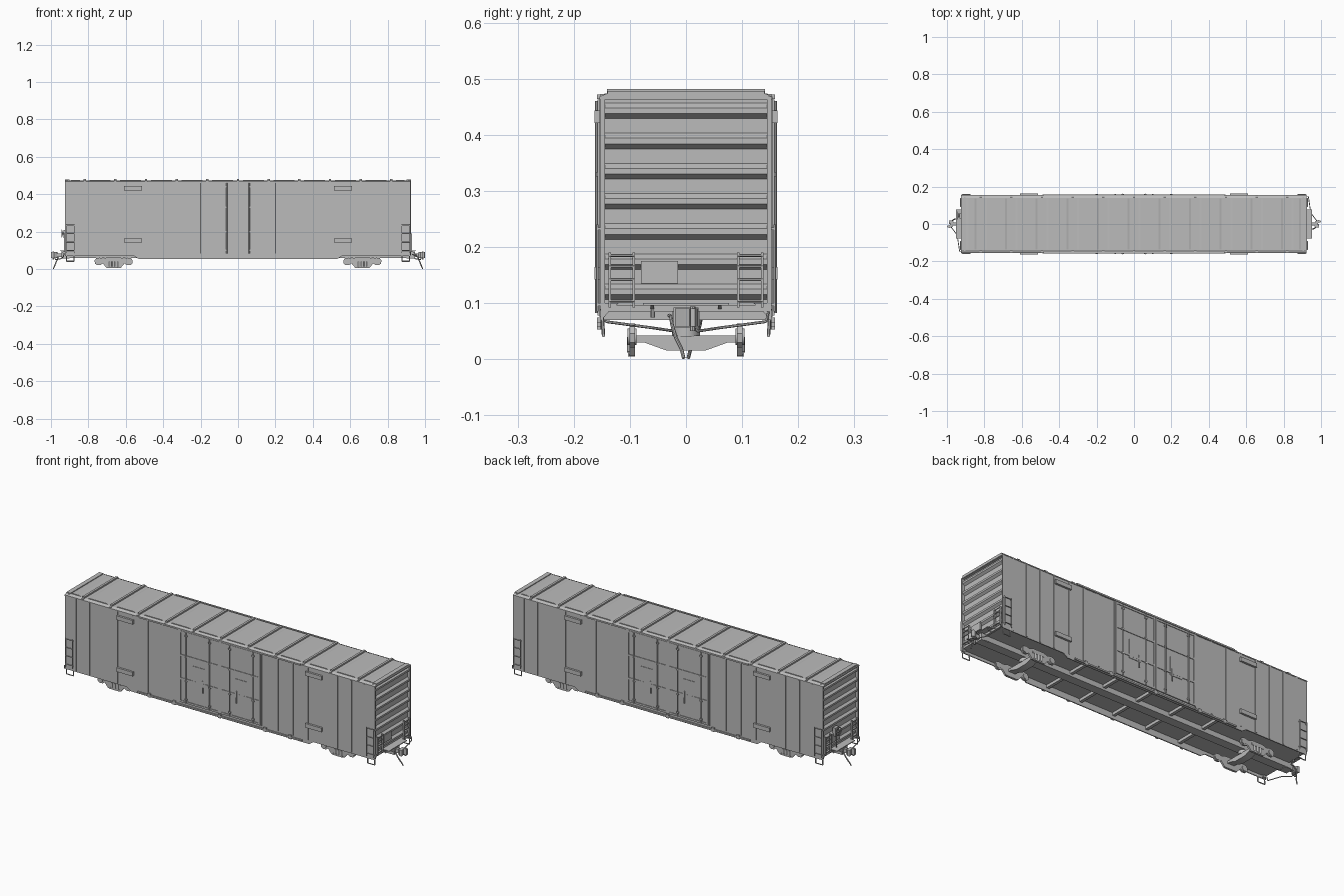
import bpy, bmesh, math
from mathutils import Vector, Matrix

grey = bpy.data.materials.new("plain grey")
grey.diffuse_color = (0.5, 0.5, 0.5, 1)


class Part:
    """Collects simple shapes into one named mesh object."""
    def __init__(self, name):
        self.name, self.bm = name, bmesh.new()

    def prism(self, pts, axis, a, b):
        f = {'x': lambda u, v, t: (t, u, v), 'y': lambda u, v, t: (u, t, v),
             'z': lambda u, v, t: (u, v, t)}[axis]
        lo = [self.bm.verts.new(f(u, v, a)) for u, v in pts]
        hi = [self.bm.verts.new(f(u, v, b)) for u, v in pts]
        n = len(pts)
        self.bm.faces.new(lo)
        self.bm.faces.new(hi[::-1])
        for i in range(n):
            j = (i + 1) % n
            self.bm.faces.new((lo[i], hi[i], hi[j], lo[j]))

    def box(self, x0, x1, y0, y1, z0, z1):
        self.prism([(x0, y0), (x1, y0), (x1, y1), (x0, y1)], 'z', z0, z1)

    def rod(self, pts, r, sides=8):
        for p, q in zip(pts, pts[1:]):
            p, q = Vector(p), Vector(q)
            d = q - p
            m = Matrix.Translation((p + q) / 2) @ d.to_track_quat('Z', 'Y').to_matrix().to_4x4()
            bmesh.ops.create_cone(self.bm, cap_ends=True, segments=sides, radius1=r,
                                  radius2=r, depth=d.length, matrix=m)

    def done(self, spin=0, smooth=False):
        bmesh.ops.recalc_face_normals(self.bm, faces=self.bm.faces)
        if spin:
            self.bm.transform(Matrix.Rotation(spin, 4, 'Z'))
        me = bpy.data.meshes.new(self.name)
        self.bm.to_mesh(me)
        self.bm.free()
        me.materials.append(grey)
        ob = bpy.data.objects.new(self.name, me)
        bpy.context.collection.objects.link(ob)
        if smooth:
            bpy.context.view_layer.objects.active = ob
            ob.select_set(True)
            bpy.ops.object.shade_smooth_by_angle(angle=math.radians(40))
            ob.select_set(False)


# body core and floor
p = Part("body_core")
p.box(-.905, .905, -.149, .149, .085, .467)
p.done()

# centre sill and floor stringers
p = Part("underframe")
p.box(-.93, .93, -.024, .024, .058, .086)
for x in (-.4, -.2, 0, .2, .4):
    p.box(x - .008, x + .008, -.149, .149, .07, .086)
p.done()

# roof sheet with raised panels and seam ribs
p = Part("roof")
p.prism([(-.154, .463), (.154, .463), (.154, .468), (.14, .474), (-.14, .474), (-.154, .468)],
        'x', -.925, .922)
seams = [-.92] + [-.82 + i * .164 for i in range(11)] + [.917]
for a, b in zip(seams, seams[1:]):
    p.prism([(a + .02, .473), (a + .034, .4775), (b - .034, .4775), (b - .02, .473)], 'y', -.135, .135)
for x in seams[1:-1]:
    p.box(x - .006, x + .006, -.141, .141, .472, .482)
    p.box(x - .006, x + .006, -.152, .152, .465, .473)
p.done()

# sides, ribs, doors, tracks and brackets
side_profile = [(-.925, .07), (-.555, .07), (-.53, .053), (.53, .053), (.555, .07),
                (.922, .07), (.922, .468), (-.925, .468)]
for side, spin in (("front", 0), ("back", math.pi)):
    p = Part(side + "_side_sheet")
    p.prism(side_profile, 'y', -.152, -.147)
    for s in (1, -1):
        for x in (.245, .343, .432, .522, .613, .698, .78, .86):
            p.box(s * x - .004, s * x + .004, -.1545, -.15, .075, .464)
    p.done(spin)

    p = Part(side + "_doors")
    for s in (1, -1):
        p.box(min(0, s * .243), max(0, s * .243), -.1545, -.15, .078, .463)
        for x in (.006, .237):
            p.box(s * x - .005, s * x + .005, -.158, -.15, .078, .463)
        for z in (.083, .205, .33, .457):
            p.box(s * .122 - .118, s * .122 + .118, -.1575, -.15, z - .005, z + .005)
        for x in (.06, .2):                       # locking rods
            p.rod([(s * x, -.159, .082), (s * x, -.159, .46)], .003)
            for z in (.1, .2, .33, .44):
                p.box(s * x - .007, s * x + .007, -.16, -.152, z - .004, z + .004)
        p.box(s * .125 - .035, s * .125 + .035, -.157, -.15, .19, .29)
        p.box(s * .1 - .003, s * .1 + .003, -.16, -.15, .16, .225)
    p.done(spin)

    p = Part(side + "_door_tracks")
    p.box(-.48, .48, -.159, -.15, .464, .472)
    p.box(-.49, .49, -.159, -.15, .058, .066)
    for x in (-.42, -.27, 0, .27, .42):
        p.box(x - .008, x + .008, -.159, -.15, .053, .074)
    p.done(spin)

    p = Part(side + "_brackets")
    for s in (1, -1):
        for z in (.153, .432):
            p.box(s * .562 - .048, s * .562 + .048, -.163, -.15, z - .011, z + .011)
    p.done(spin)

    # side ladders and stirrup steps
    p = Part(side + "_ladders_and_steps")
    for s in (1, -1):
        a, b = s * .918, s * .876
        for x in (a, b):
            p.rod([(x, -.158, .085), (x, -.158, .24)], .0025, 6)
            p.box(x - .003, x + .003, -.158, -.15, .095, .1)
            p.box(x - .003, x + .003, -.158, -.15, .23, .235)
        for z in (.1, .145, .19, .235):
            p.rod([(a, -.158, z), (b, -.158, z)], .0025, 6)
        p.rod([(a, -.15, .09), (a, -.147, .042), (b, -.147, .042), (b, -.15, .09)], .003, 6)
    p.done(spin)

# everything on the two ends, turned half round for the left one
for end, spin in (("right", 0), ("left", math.pi)):
    p = Part(end + "_corrugated_end")
    prof = [(.9, .088), (.908, .088)]
    for i in range(7):
        z = .12 + i * .0538
        prof += [(.908, z - .014), (.92, z - .005), (.92, z + .005), (.908, z + .014)]
    prof += [(.908, .474), (.9, .474)]
    p.prism(prof, 'y', -.145, .145)
    for s in (1, -1):                             # corner posts and lower gussets
        p.box(.9, .923, s * .148 - .004, s * .148 + .004, .075, .468)
        p.prism([(s * .15, .07), (s * .15, .1), (s * .12, .1), (s * .135, .088)], 'x', .905, .922)
    p.box(.9, .922, -.145, .145, .085, .097)
    p.box(.9, .924, -.14, .14, .464, .478)
    p.done(spin)

    p = Part(end + "_end_ladders")
    for s in (1, -1):
        for y in (.093, .136):
            p.box(.92, .929, s * y - .0025, s * y + .0025, .092, .19)
        for z in (.104, .142, .165, .185):
            p.rod([(.928, s * .093, z), (.928, s * .136, z)], .0025, 6)
    p.done(spin)

    p = Part(end + "_end_plate_and_platform")
    p.box(.915, .924, -.08, -.014, .135, .175)
    p.box(.92, .953, -.077, .077, .096, .1)
    for y in (-.06, .06):
        p.prism([(.915, .088), (.95, .096), (.915, .096)], 'y', y - .003, y + .003)
    p.rod([(.92, -.059, .095), (.92, -.059, .074)], .004)
    p.done(spin)

    # coupler: draft box, shank, knuckle head
    p = Part(end + "_coupler")
    p.box(.9, .945, -.022, .022, .056, .092)
    p.box(.94, .972, -.009, .009, .064, .084)
    p.prism([(.965, -.012), (.975, -.02), (.99, -.02), (.985, -.004), (.982, .006),
             (.998, .008), (1, .016), (.985, .021), (.968, .014)], 'z', .058, .09)
    p.rod([(.988, .012, .05), (.988, .012, .094)], .005)
    p.done(spin)

    p = Part(end + "_uncoupling_rod")
    p.rod([(.93, .147, .085), (.933, .143, .067), (.945, .06, .056), (.975, .02, .05),
           (.98, .01, .06)], .0025, 6)
    p.done(spin)

    p = Part(end + "_air_hose")
    p.rod([(.93, -.03, .078), (.95, -.027, .076), (.962, -.025, .062), (.972, -.018, .038),
           (.98, -.008, .018), (.987, -.004, .002)], .0032, 8)
    p.done(spin, True)

    # truck: side frames, bolster, springs
    p = Part(end + "_truck")
    half = [(.03, .064), (.055, .056), (.075, .061), (.093, .058), (.102, .046), (.1, .03),
            (.09, .021), (.072, .021), (.058, .03), (.038, .006)]
    outline = [(.665 + u, v) for u, v in half] + [(.665 - u, v) for u, v in half[::-1]]
    for s in (1, -1):
        p.prism(outline, 'y', s * .091, s * .101)
        p.box(.635, .695, s * .097 - .006, s * .097 + .006, .005, .014)
        for dx in (-.018, 0, .018):
            p.rod([(.665 + dx, s * .098, .012), (.665 + dx, s * .098, .04)], .007, 10)
        for dx in (-.083, .083):
            p.rod([(.665 + dx, s * .088, .04), (.665 + dx, s * .104, .04)], .015, 14)
        p.box(.63, .7, s * .098 - .005, s * .098 + .005, .04, .05)
    p.prism([(-.1, .042), (-.1, .03), (-.075, .03), (-.036, .016), (.036, .016), (.075, .03),
             (.1, .03), (.1, .042)], 'x', .645, .685)
    p.rod([(.665, 0, .04), (.665, 0, .06)], .025, 16)
    p.done(spin, True)

# hand brake wheel on the left end
p = Part("brake_wheel")
ring = [(-.942, .045 + .02 * math.cos(i * math.pi / 8), .19 + .02 * math.sin(i * math.pi / 8))
        for i in range(17)]
p.rod(ring, .0022, 6)
for i in (0, 4, 8, 12):
    p.rod([(-.94, .045, .19), ring[i]], .002, 6)
p.rod([(-.91, .045, .19), (-.945, .045, .19)], .005)
p.box(-.932, -.915, .03, .06, .165, .21)
p.rod([(-.928, .045, .17), (-.928, .045, .09)], .002, 6)
p.done()
